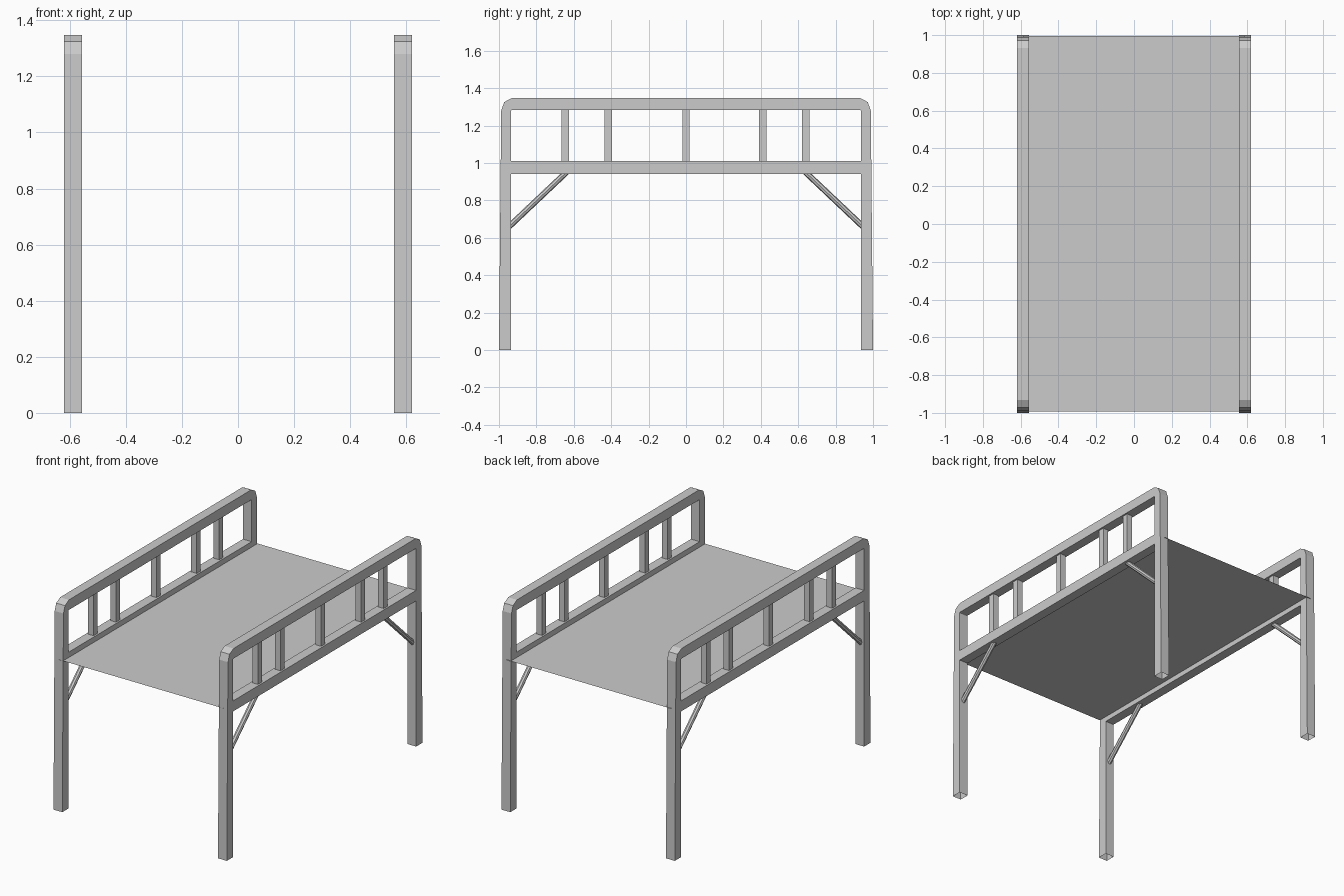
import bpy, bmesh
from mathutils import Vector

if "Cube" in bpy.data.objects:
    bpy.data.objects.remove(bpy.data.objects["Cube"])

X_IN, X_OUT = 0.557, 0.62      # thickness range of each side frame
X_MID = (X_IN + X_OUT) / 2


def finish(bm, name):
    bmesh.ops.recalc_face_normals(bm, faces=bm.faces)
    me = bpy.data.meshes.new(name)
    bm.to_mesh(me)
    bm.free()
    ob = bpy.data.objects.new(name, me)
    bpy.context.collection.objects.link(ob)
    return ob


def box(name, x, y, z):
    bm = bmesh.new()
    bmesh.ops.create_cube(bm, size=1)
    for v in bm.verts:
        v.co = [(r[0] + r[1]) / 2 + c * (r[1] - r[0]) for r, c in zip((x, y, z), v.co)]
    return finish(bm, name)


def arch(name, x0, x1):
    # Inverted U swept from paired outer/inner points, open at the feet
    outer = [(1.0, 0), (0.988, 1.28), (0.972, 1.325), (0.932, 1.347)]
    inner = [(0.935, 0), (0.935, 1.28), (0.935, 1.28), (0.932, 1.282)]
    outer += [(-y, z) for y, z in reversed(outer)]
    inner += [(-y, z) for y, z in reversed(inner)]
    bm = bmesh.new()
    rings = [[bm.verts.new(p) for p in ((x0, *o), (x1, *o), (x1, *i), (x0, *i))]
             for o, i in zip(outer, inner)]
    for a, b in zip(rings, rings[1:]):
        for k in range(4):
            n = (k + 1) % 4
            bm.faces.new((a[k], a[n], b[n], b[k]))
    bmesh.ops.remove_doubles(bm, verts=bm.verts, dist=0.0005)
    return finish(bm, name)


def rod(name, a, b, radius, sides=8):
    a, b = Vector(a), Vector(b)
    bm = bmesh.new()
    bmesh.ops.create_cone(bm, cap_ends=True, segments=sides, radius1=radius,
                          radius2=radius, depth=(b - a).length)
    ob = finish(bm, name)
    ob.location = (a + b) / 2
    ob.rotation_euler = (b - a).to_track_quat('Z', 'Y').to_euler()
    return ob


for side, s in (("left", -1), ("right", 1)):
    xs = sorted((s * X_IN, s * X_OUT))
    # Legs and top rail in one bent frame, plus the lower rail
    arch(f"{side}_frame", *xs)
    box(f"{side}_lower_rail", xs, (-0.94, 0.94), (0.942, 1.01))
    # Balusters between the rails
    for i, y in enumerate((-0.645, -0.415, 0, 0.41, 0.64)):
        xm = s * X_MID
        box(f"{side}_baluster_{i + 1}", (xm - 0.02, xm + 0.02),
            (y - 0.02, y + 0.02), (1.005, 1.285))
    # Diagonal leg braces
    for end, e in (("front", -1), ("back", 1)):
        rod(f"{side}_{end}_brace", (s * X_MID, e * 0.95, 0.656),
            (s * X_MID, e * 0.635, 0.954), 0.016)

# Thin sleeping platform
bpy.ops.mesh.primitive_plane_add(size=1, location=(0, 0.002, 0.975))
platform = bpy.context.object
platform.name = "platform"
platform.scale = (2 * X_MID, 1.988, 1)
